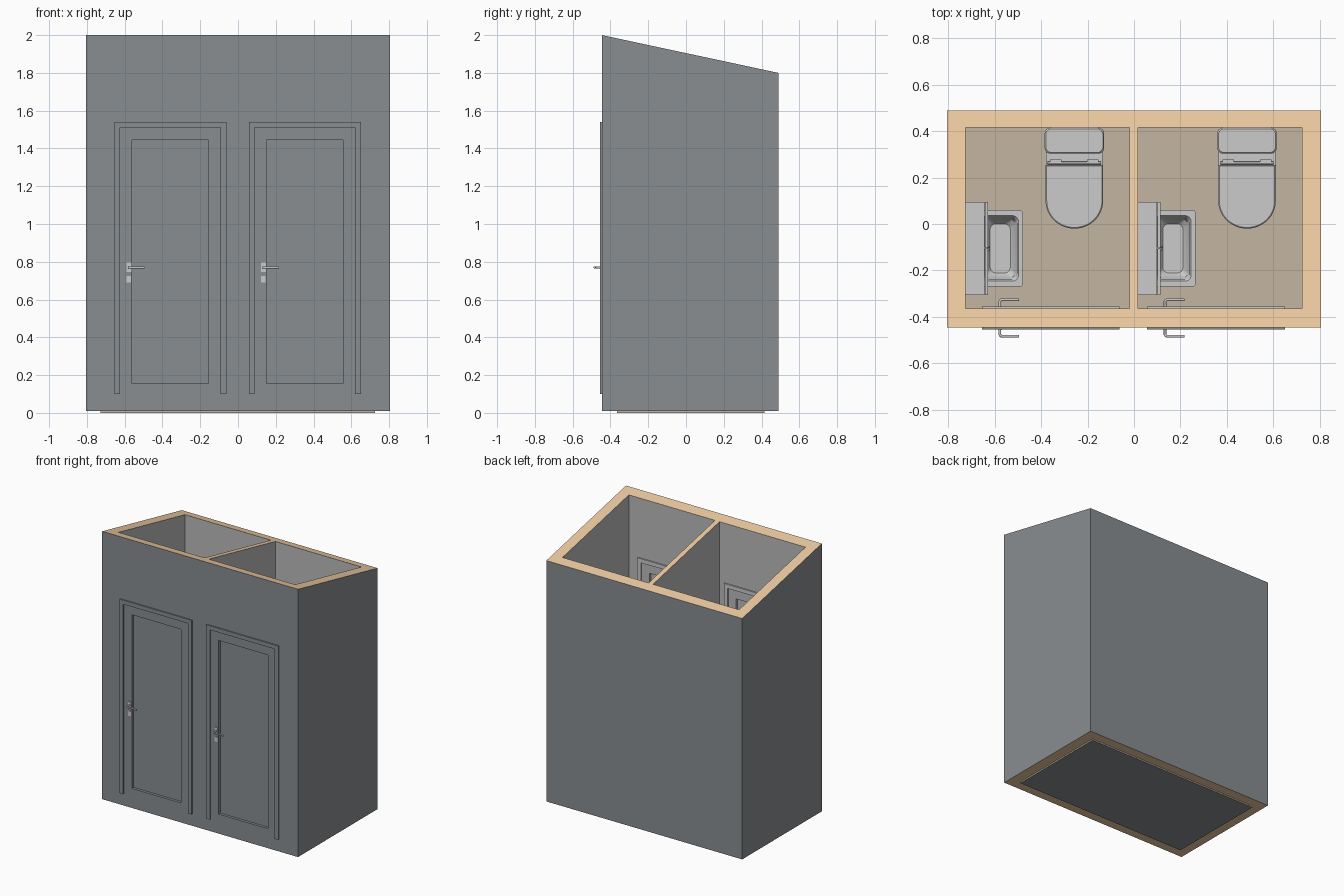
import bpy, bmesh, math
from mathutils import Vector

if "Cube" in bpy.data.objects:
    bpy.data.objects.remove(bpy.data.objects["Cube"])


def material(name, rgb):
    m = bpy.data.materials.new(name)
    m.diffuse_color = (*rgb, 1)
    m.use_nodes = True
    m.node_tree.nodes["Principled BSDF"].inputs["Base Color"].default_value = m.diffuse_color
    return m


GREY = None
SLATE = material("outside_paint", (0.25, 0.27, 0.28))
TAN = material("bare_edge", (0.85, 0.6, 0.36))
BEIGE = material("floor_finish", (0.55, 0.47, 0.36))
ROOM_STEP, DOOR_STEP, FLOOR = 0.744, 0.712, 0.1


def loft(name, rings, mat=None, smooth=False):
    """Skin a list of equal-length point rings and cap both ends."""
    bm = bmesh.new()
    vs = [[bm.verts.new(p) for p in r] for r in rings]
    n = len(vs[0])
    for a, b in zip(vs, vs[1:]):
        for i in range(n):
            bm.faces.new((a[i], a[(i + 1) % n], b[(i + 1) % n], b[i]))
    bm.faces.new(vs[0])
    bm.faces.new(vs[-1])
    bmesh.ops.recalc_face_normals(bm, faces=bm.faces)
    me = bpy.data.meshes.new(name)
    bm.to_mesh(me)
    bm.free()
    ob = bpy.data.objects.new(name, me)
    bpy.context.collection.objects.link(ob)
    if mat:
        me.materials.append(mat)
    if smooth:
        bpy.ops.object.select_all(action='DESELECT')
        ob.select_set(True)
        bpy.context.view_layer.objects.active = ob
        bpy.ops.object.shade_smooth_by_angle(angle=math.radians(35))
    return ob


def box(name, x0, x1, y0, y1, z0, z1, mat=None):
    return loft(name, [[(x0, y0, z), (x1, y0, z), (x1, y1, z), (x0, y1, z)] for z in (z0, z1)], mat)


def round_rect(x0, x1, y0, y1, z, r, k=6):
    pts = []
    for cx, cy, a0 in ((x1 - r, y1 - r, 0), (x0 + r, y1 - r, 90), (x0 + r, y0 + r, 180), (x1 - r, y0 + r, 270)):
        for i in range(k + 1):
            a = math.radians(a0 + 90 * i / k)
            pts.append((cx + r * math.cos(a), cy + r * math.sin(a), z))
    return pts


def d_shape(cx, half, back, mid, front, z, k=28):
    """Straight back, half-elliptical front."""
    arc = [(cx + half * math.cos(math.pi * i / k), mid - (mid - front) * math.sin(math.pi * i / k), z)
           for i in range(k + 1)]
    return [(cx + half, back, z)] + arc + [(cx - half, back, z)]


def disc(cx, cy, z, r, n=20):
    return [(cx + r * math.cos(2 * math.pi * i / n), cy + r * math.sin(2 * math.pi * i / n), z) for i in range(n)]


def rod(name, pts, r):
    cu = bpy.data.curves.new(name, 'CURVE')
    cu.dimensions = '3D'
    cu.bevel_depth, cu.bevel_resolution, cu.use_fill_caps = r, 2, True
    sp = cu.splines.new('POLY')
    sp.points.add(len(pts) - 1)
    for p, q in zip(sp.points, pts):
        p.co = (*q, 1)
    ob = bpy.data.objects.new(name, cu)
    bpy.context.collection.objects.link(ob)
    return ob


# Walls: sloped block with two rooms and door panel recesses cut out
walls = loft("walls", [[(x, -0.445, 0.01), (x, 0.49, 0.01), (x, 0.49, 1.80), (x, -0.445, 2.0)] for x in (-0.805, 0.805)])
cutters = [box("room_cutter", x0, x1, -0.365, 0.415, -0.5, 2.5) for x0, x1 in ((-0.727, -0.02), (0.017, 0.725))]
for d in (0, DOOR_STEP):
    for y0, y1 in ((-0.5, -0.425), (-0.385, -0.3)):
        cutters.append(box("panel_cutter", -0.56 + d, -0.155 + d, y0, y1, 0.155, 1.445))
bpy.context.view_layer.objects.active = walls
for c in cutters:
    c.hide_render = True
    m = walls.modifiers.new("cut", 'BOOLEAN')
    m.operation, m.solver, m.object = 'DIFFERENCE', 'EXACT', c
    bpy.ops.object.modifier_apply(modifier=m.name)
    bpy.data.objects.remove(c)

# Wall colours: plain inside, slate outside, tan cut edges
walls.data.materials.clear()
for mat in (material("inside_paint", (0.5, 0.5, 0.5)), SLATE, TAN):
    walls.data.materials.append(mat)
for p in walls.data.polygons:
    c, n = p.center, p.normal
    if abs(n.z) > 0.5 and (c.z > 1.7 or c.z < 0.05):
        p.material_index = 2
    else:
        p.material_index = int(abs(c.x) > 0.8 or c.y < -0.42 or c.y > 0.48)

# Floor slab
floor = box("floor", -0.727, 0.725, -0.365, 0.415, 0, FLOOR, BEIGE)
floor.data.materials.append(SLATE)
for p in floor.data.polygons:
    p.material_index = int(p.normal.z < -0.5)


def door(d):
    # Trim and handle set on each face of the wall
    for side, face, out, mat in (("outer", -0.445, -1, SLATE), ("inner", -0.365, 1, GREY)):
        x0, x1, w = -0.655 + d, -0.062 + d, 0.03
        u = [(x0, FLOOR), (x0, 1.54), (x1, 1.54), (x1, FLOOR),
             (x1 - w, FLOOR), (x1 - w, 1.51), (x0 + w, 1.51), (x0 + w, FLOOR)]
        loft(side + "_door_trim", [[(x, y, z) for x, z in u] for y in (face, face + 0.01 * out)], mat)
        hx, py = -0.578 + d, sorted((face, face + 0.004 * out))
        box(side + "_handle_plate", hx - 0.013, hx + 0.013, *py, 0.745, 0.795)
        box(side + "_key_plate", hx - 0.011, hx + 0.011, *py, 0.69, 0.725)
        tip = face + 0.039 * out
        rod(side + "_door_lever", [(hx, face, 0.77), (hx, tip - 0.008 * out, 0.77), (hx + 0.003, tip - 0.002 * out, 0.77),
                                   (hx + 0.01, tip, 0.77), (hx + 0.083, tip, 0.77)], 0.006)


def toilet(d):
    cx = -0.257 + d
    # Pedestal and bowl
    loft("toilet_bowl", [d_shape(cx, h, b, m, f, z) for h, b, m, f, z in (
        (0.080, 0.39, 0.17, 0.07, 0.10), (0.078, 0.39, 0.17, 0.07, 0.16), (0.090, 0.39, 0.15, 0.045, 0.24),
        (0.112, 0.40, 0.12, 0.0, 0.31), (0.122, 0.41, 0.10, -0.015, 0.345), (0.122, 0.41, 0.10, -0.015, 0.37))], None, True)
    # Seat and lid
    for name, z0, z1 in (("toilet_seat", 0.372, 0.384), ("toilet_lid", 0.386, 0.402)):
        loft(name, [d_shape(cx, 0.124 - i, 0.255 - i, 0.10, -0.02 + i, z)
                    for i, z in ((0.003, z0), (0, z0 + 0.003), (0, z1 - 0.004), (0.005, z1))], None, True)
    rod("hinge_bar", [(cx - 0.115, 0.263, 0.385), (cx + 0.115, 0.263, 0.385)], 0.006)
    for s in (-1, 1):
        box("seat_hinge", cx + s * 0.08 - 0.025, cx + s * 0.08 + 0.025, 0.262, 0.278, 0.37, 0.396)
    # Cistern, its lid and flush button
    loft("cistern", [round_rect(cx - w, cx + w, f, 0.412, z, 0.025)
                     for w, f, z in ((0.105, 0.325, 0.37), (0.12, 0.315, 0.42), (0.122, 0.312, 0.61))], None, True)
    loft("cistern_lid", [round_rect(cx - 0.128 + i, cx + 0.128 - i, 0.303 + i, 0.415 - i, z, 0.025)
                         for i, z in ((0, 0.61), (0, 0.63), (0.005, 0.636))], None, True)
    loft("flush_button", [disc(cx, 0.358, z, 0.018) for z in (0.634, 0.640)], None, True)


def washbasin(d):
    # Wall-hung basin with a hollow
    outer = ((0.05, 0.52), (0.015, 0.56), (0.0, 0.60), (0.0, 0.66))
    rings = [round_rect(-0.727 + d, -0.479 - i + d, -0.27 + i, 0.06 - i, z, 0.013) for i, z in outer]
    rings += [round_rect(-0.655 + i + d, -0.498 - i + d, -0.246 + i, 0.036 - i, z, 0.025)
              for i, z in ((0, 0.66), (0.006, 0.652), (0.014, 0.60), (0.035, 0.575))]
    loft("washbasin", rings, None, True)
    # Tap
    x = -0.69 + d
    rod("tap", [(x, -0.105, 0.655), (x, -0.105, 0.72), (x + 0.012, -0.105, 0.735),
                (x + 0.05, -0.105, 0.735), (x + 0.058, -0.105, 0.725)], 0.008)
    # Wall cabinet with two doors and knobs
    box("cabinet", -0.727 + d, -0.644 + d, -0.305, 0.095, 0.95, 1.35)
    for y0, y1, ky in ((-0.305, -0.106, -0.111), (-0.104, 0.095, -0.099)):
        box("cabinet_door", -0.643 + d, -0.63 + d, y0, y1, 0.95, 1.35)
        rod("cabinet_knob", [(-0.63 + d, ky, 1.05), (-0.622 + d, ky, 1.05)], 0.004)


for step in (0, DOOR_STEP):
    door(step)
for step in (0, ROOM_STEP):
    toilet(step)
    washbasin(step)
